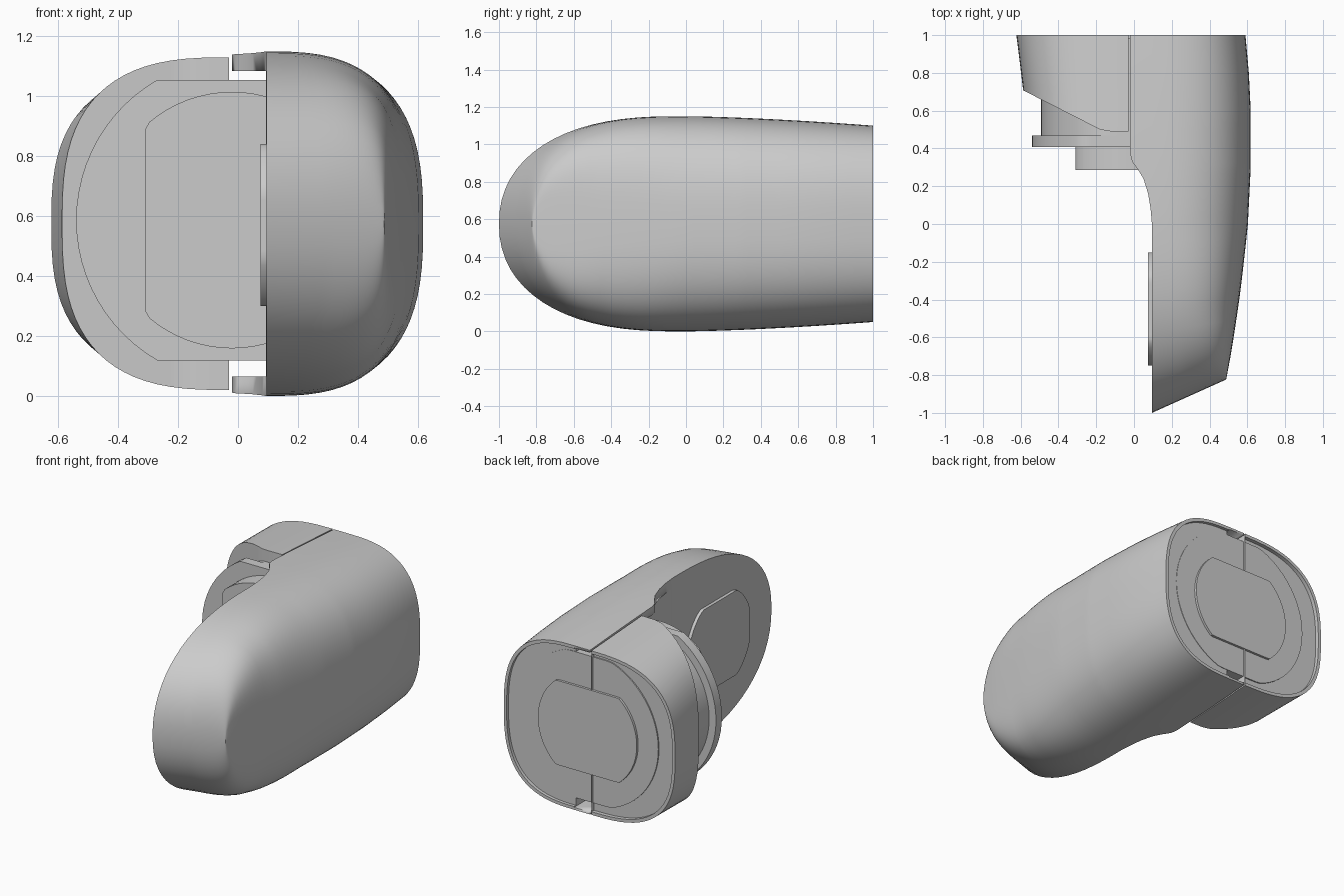
import bpy, bmesh, math

if "Cube" in bpy.data.objects:
    bpy.data.objects.remove(bpy.data.objects["Cube"])

CZ = 0.575  # height of the centre line


def lerp_table(t, table):
    for (a, va), (b, vb) in zip(table, table[1:]):
        if t <= b:
            return va + (vb - va) * max(0, (t - a) / (b - a))
    return table[-1][1]


def finish(name, bm, angle=35):
    bmesh.ops.remove_doubles(bm, verts=bm.verts, dist=1e-5)
    bmesh.ops.dissolve_degenerate(bm, edges=bm.edges, dist=1e-5)
    bmesh.ops.recalc_face_normals(bm, faces=bm.faces)
    me = bpy.data.meshes.new(name)
    bm.to_mesh(me)
    bm.free()
    ob = bpy.data.objects.new(name, me)
    bpy.context.collection.objects.link(ob)
    bpy.ops.object.select_all(action='DESELECT')
    bpy.context.view_layer.objects.active = ob
    ob.select_set(True)
    bpy.ops.object.shade_smooth_by_angle(angle=math.radians(angle))
    return ob


def section(xi, xc, xmax, h, n, count=40):
    """Half superellipse in x/z, from the top inner corner to the bottom one."""
    pts = [(xi, h)]
    for i in range(count + 1):
        a = math.pi / 2 - math.pi * i / count
        c, s = max(0, math.cos(a)), math.sin(a)
        pts.append((xc + (xmax - xc) * c ** (2 / n),
                    math.copysign(h * abs(s) ** (2 / n), s)))
    return pts + [(xi, -h)]


def loft(name, rings, open_last=0):
    """Skin the rings; the last open_last bands get no inner wall."""
    bm = bmesh.new()
    vr = [[bm.verts.new(p) for p in r] for r in rings]
    n = len(vr[0])
    for k, (a, b) in enumerate(zip(vr, vr[1:])):
        for i in range(n - (k >= len(vr) - 1 - open_last)):
            j = (i + 1) % n
            bm.faces.new((a[i], a[j], b[j], b[i]))
    for r in (vr[0], vr[-1]):  # caps bridge upper and lower halves
        for i in range(n // 2 - 1):
            j = n - 1 - i
            quad = [r[i], r[i + 1], r[j - 1], r[j]]
            bm.faces.new(list(dict.fromkeys(quad)))
    return finish(name, bm)


def height(s):
    if s < -0.05:
        u = min(1, (-s - 0.05) / 0.95)
        return CZ * (1 - u ** 2.45) ** (1 / 2.2)
    return CZ - 0.05 * max(0, s) ** 1.5


# Long right-hand shell
XI = 0.095
WIDTH = [(-1, .488), (-.8, .515), (-.4, .562), (0, .603), (.3, .618), (.6, .618), (.8, .608), (1, .59)]
INNER = [(0, XI), (.08, .088), (.16, .075), (.24, .05), (.29, .02), (.33, -.01), (.37, -.02), (1, -.02)]


def right_ring(s, y=None, inset=0.0):
    n = lerp_table(s, [(-1, 7), (-.8, 4.6), (-.5, 3.3), (0, 2.75), (1, 2.75)])
    pts = section(lerp_table(s, INNER) + inset, XI,
                  lerp_table(s, WIDTH) - inset, max(0, height(s) - inset), n)
    fade = s * s if s < 0 else 0
    return [(x, (s if y is None else y) + 0.45 * max(0, x - XI) * fade, CZ + z) for x, z in pts]


stations = [-1 + (1 - math.cos(math.pi / 2 * i / 18)) for i in range(19)]
stations += [.04, .08, .12, .16, .2, .24, .265, .29, .31, .33, .35, .37, .5, .6, .7, .8, .9, 1]
rings = [right_ring(s) for s in stations]
rings += [right_ring(1, 1, .02), right_ring(1, .98, .02)]
shell = loft("right_shell", rings)

# Opening between the upper and lower rim strips of the right shell
bm = bmesh.new()
bmesh.ops.create_cube(bm, size=1)
for v in bm.verts:
    v.co = (-.205 + v.co.x * .596, .55 + v.co.y * 1.1, CZ + v.co.z * 1.02)
cutter = finish("opening_cutter", bm)
cutter.hide_render = True
mod = shell.modifiers.new("opening", 'BOOLEAN')
mod.operation, mod.solver, mod.object = 'DIFFERENCE', 'EXACT', cutter
bpy.context.view_layer.objects.active = shell
bpy.ops.object.modifier_apply(modifier=mod.name)
bpy.data.objects.remove(cutter)


# Short left-hand shell with a slanted front edge
def left_ring(t, inset=0.0, y_end=1.0):
    pts = section(.03, .03, .587 + .036 * t - inset, .555 - .03 * t - inset, 2.8)
    out = []
    for x, z in pts:
        y0 = .49 + .51 * max(0, x - .16)
        out.append((-x, y0 + (y_end - y0) * t, CZ + z))
    return out


loft("left_shell", [left_ring(i / 6) for i in range(7)]
     + [left_ring(1, .02), left_ring(1, .02, .975)], open_last=2)


# Round core parts, discs with optional flat sides
def disc(name, axis, centre, cz, r, lo, hi, cu=9, cv=9, n=72):
    bm = bmesh.new()
    ends = []
    for d in (lo, hi):
        ring = []
        for i in range(n):
            a = 2 * math.pi * i / n
            u = max(-cu, min(cu, r * math.cos(a)))
            v = max(-cv, min(cv, r * math.sin(a)))
            co = (centre + u, d, cz + v) if axis == 'y' else (d, centre + u, cz + v)
            ring.append(bm.verts.new(co))
        bm.faces.new(ring)
        ends.append(ring)
    for i in range(n):
        j = (i + 1) % n
        bm.faces.new((ends[0][i], ends[0][j], ends[1][j], ends[1][i]))
    return finish(name, bm)


disc("core_barrel", 'y', 0, .587, .492, .45, .983, cv=.467)
disc("core_flange", 'y', 0, .587, .54, .408, .468, cv=.468)
disc("front_boss", 'y', -.02, .587, .428, .287, .42, cu=.29)
disc("end_pad", 'y', 0, CZ, .35, .95, .998, cv=.27)
disc("inner_pad", 'x', -.45, .571, .32, .075, .12, cu=.3, cv=.27)
